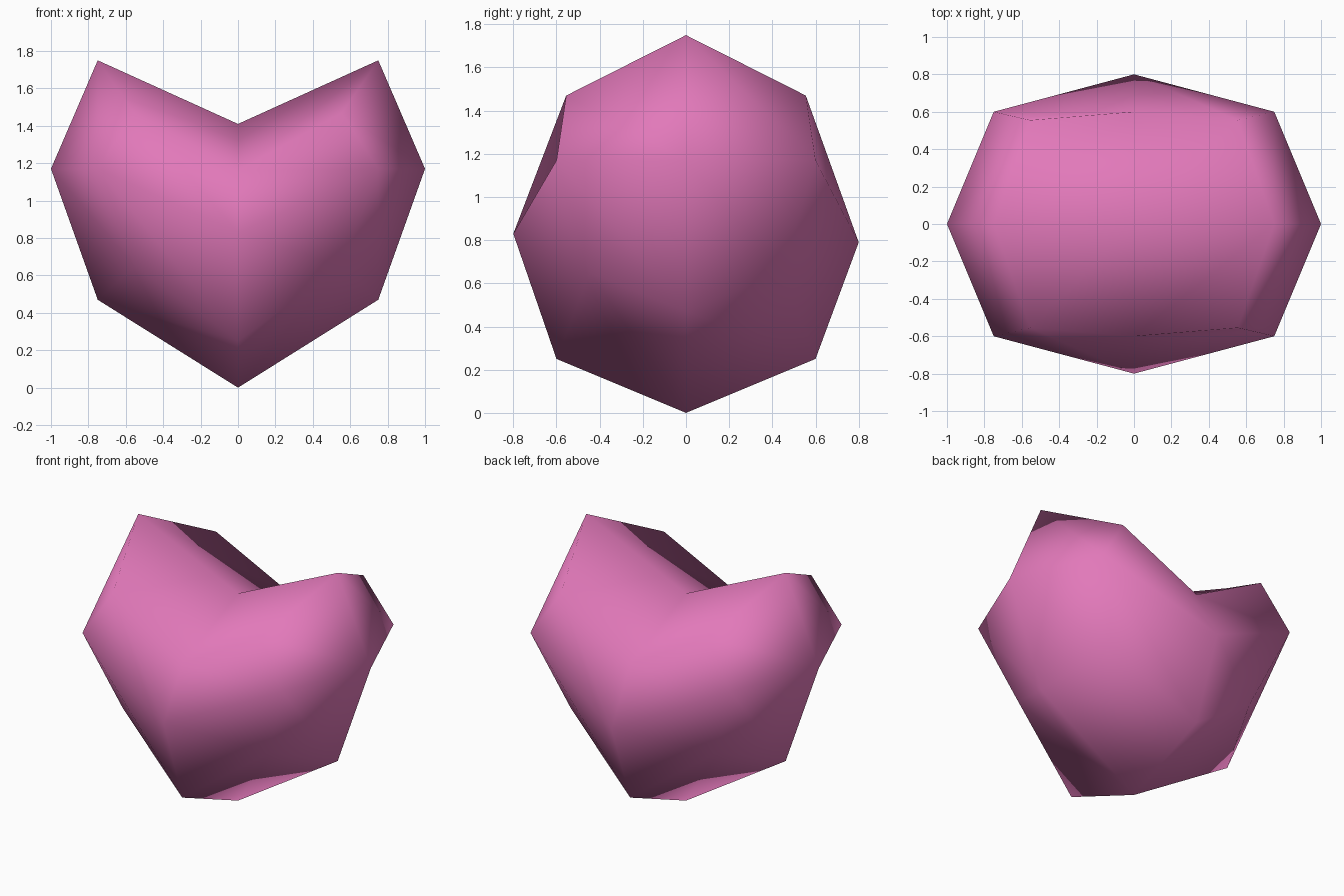
import bpy
import bmesh

default = bpy.data.objects.get("Cube")
if default:
    bpy.data.objects.remove(default, do_unlink=True)

# Pink material
pink = bpy.data.materials.new("pink")
pink.use_nodes = True
colour = (0.76, 0.19, 0.49, 1)
pink.diffuse_color = colour
pink.node_tree.nodes["Principled BSDF"].inputs["Base Color"].default_value = colour

# One quadrant of the heart: (side, depth, level) -> half width, half depth, height
SHAPE = {
    # top ring, with the dip in the middle
    (0, 0, 1): (0, 0, 1.41),
    (1, 0, 1): (0.75, 0, 1.75),
    (0, 1, 1): (0, 0.6, 1.16),
    (1, 1, 1): (0.555, 0.555, 1.47),
    # widest ring
    (1, 0, 0): (1, 0, 1.17),
    (1, 1, 0): (0.75, 0.6, 1.17),
    (0, 1, 0): (0, 0.8, 0.81),
    # lower ring and bottom tip
    (1, 0, -1): (0.75, 0, 0.47),
    (1, 1, -1): (0.555, 0.445, 0.65),
    (0, 1, -1): (0, 0.6, 0.25),
    (0, 0, -1): (0, 0, 0),
}

# Cube with each side split in four, pulled into a heart
bm = bmesh.new()
bmesh.ops.create_cube(bm, size=2)
bmesh.ops.subdivide_edges(bm, edges=bm.edges[:], cuts=1, use_grid_fill=True)
for v in bm.verts:
    sx, sy, sz = (round(c) for c in v.co)
    x, y, z = SHAPE[abs(sx), abs(sy), sz]
    if (sx, sz) == (0, 0):
        z -= 0.02 * sy  # front bulge sits a little higher than the back
    v.co = (sx * x, sy * y, z)
for f in bm.faces:
    f.smooth = True
bmesh.ops.recalc_face_normals(bm, faces=bm.faces[:])

mesh = bpy.data.meshes.new("heart")
bm.to_mesh(mesh)
bm.free()
mesh.materials.append(pink)
heart = bpy.data.objects.new("heart", mesh)
bpy.context.collection.objects.link(heart)
